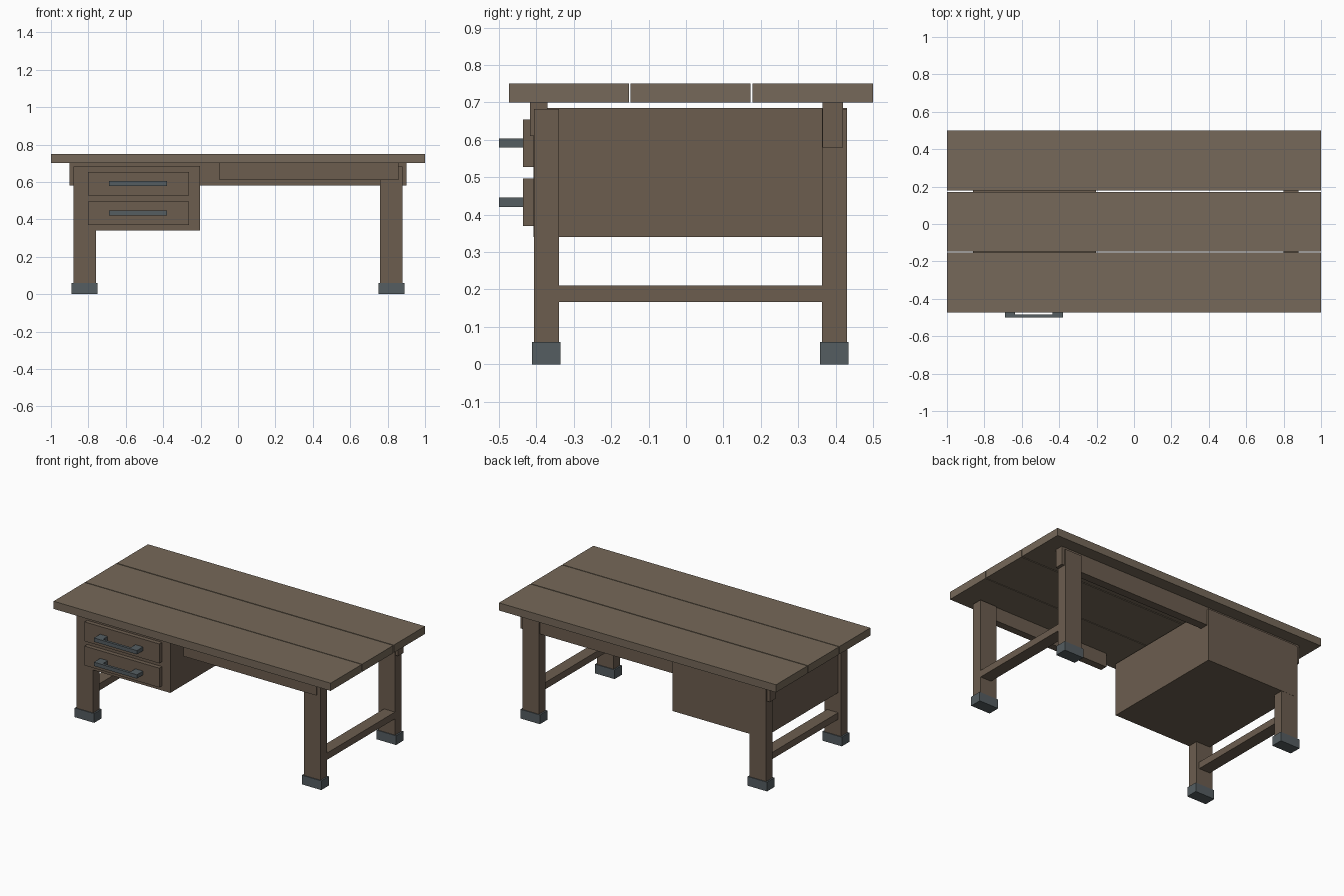
import bpy

if "Cube" in bpy.data.objects:
    bpy.data.objects.remove(bpy.data.objects["Cube"])


def material(name, rgb):
    m = bpy.data.materials.new(name)
    m.diffuse_color = (*rgb, 1)
    m.use_nodes = True
    m.node_tree.nodes["Principled BSDF"].inputs["Base Color"].default_value = m.diffuse_color
    return m


top_wood = material("top_wood", (0.18, 0.14, 0.10))
frame_wood = material("frame_wood", (0.15, 0.11, 0.078))
metal = material("dark_metal", (0.09, 0.11, 0.12))


def box(name, x, y, z, mat):
    """Block spanning the given (min, max) ranges."""
    bpy.ops.mesh.primitive_cube_add(size=1)
    o = bpy.context.object
    o.name = name
    for v in o.data.vertices:
        v.co = [r[0] if c < 0 else r[1] for c, r in zip(v.co, (x, y, z))]
    o.data.materials.append(mat)
    return o


# Table top: three planks with narrow gaps
for i, y in enumerate([(-0.473, -0.153), (-0.148, 0.172), (0.178, 0.5)]):
    box(f"top_plank_{i + 1}", (-1, 1), y, (0.70, 0.75), top_wood)

# Legs with metal feet
for side, cx in (("left", -0.82), ("right", 0.82)):
    for end, y in (("front", (-0.407, -0.34)), ("back", (0.363, 0.43))):
        box(f"{end}_{side}_leg", (cx - 0.06, cx + 0.06), y, (0.01, 0.683), frame_wood)
        box(f"{end}_{side}_foot", (cx - 0.07, cx + 0.07),
            (y[0] - 0.005, y[1] + 0.005), (0, 0.06), metal)

# Side stretchers
for side, x in (("left", (-0.86, -0.78)), ("right", (0.80, 0.879))):
    box(f"{side}_stretcher", x, (-0.35, 0.375), (0.166, 0.21), frame_wood)

# Aprons under the top
box("back_apron", (-0.9, 0.9), (0.365, 0.42), (0.58, 0.70), frame_wood)
box("front_apron", (-0.10, 0.857), (-0.417, -0.37), (0.61, 0.70), frame_wood)

# Drawer cabinet
box("drawer_cabinet", (-0.86, -0.203), (-0.408, 0.431), (0.34, 0.685), frame_wood)

# Drawer fronts with U-shaped handles
for name, z0 in (("upper", 0.528), ("lower", 0.370)):
    box(f"{name}_drawer_front", (-0.803, -0.263), (-0.436, -0.40), (z0, z0 + 0.126), frame_wood)
    hz = (z0 + 0.051, z0 + 0.076)
    box(f"{name}_handle_bar", (-0.69, -0.38), (-0.5, -0.483), hz, metal)
    for side, x in (("left", (-0.69, -0.635)), ("right", (-0.435, -0.38))):
        box(f"{name}_handle_{side}_post", x, (-0.483, -0.43), hz, metal)
